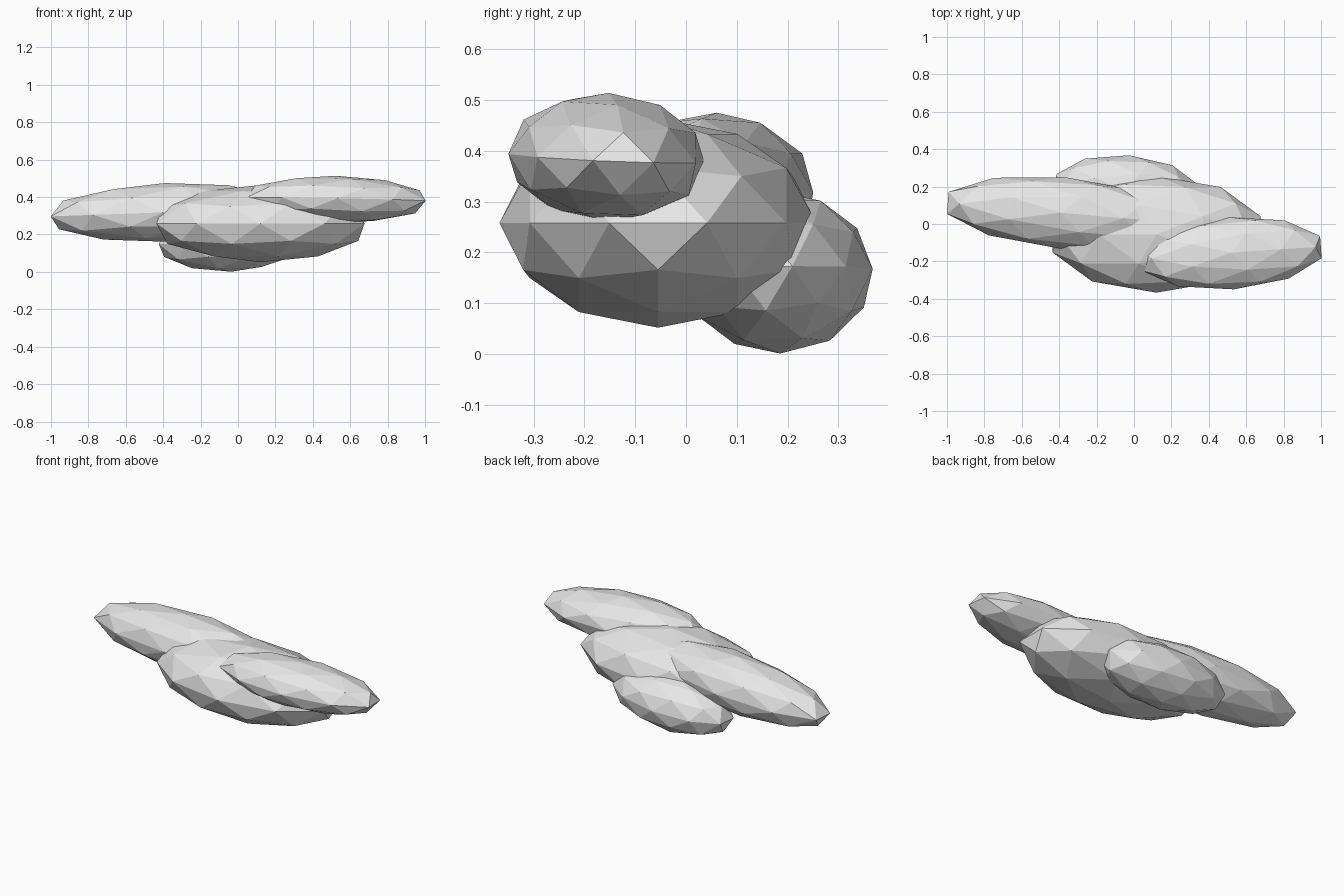
import bpy
from math import radians

cube = bpy.data.objects.get("Cube")
if cube:
    bpy.data.objects.remove(cube, do_unlink=True)

# One pale grey for the whole cloud
grey = bpy.data.materials.new("cloud_grey")
grey.use_nodes = True
colour = (0.8, 0.8, 0.8, 1)
grey.diffuse_color = colour
grey.node_tree.nodes["Principled BSDF"].inputs["Base Color"].default_value = colour


def puff(name, centre, radii, turn=(0, 0, 0)):
    """Low-poly stretched ball with flat faces."""
    bpy.ops.mesh.primitive_ico_sphere_add(
        subdivisions=2, radius=1, location=centre,
        rotation=[radians(a) for a in turn])
    ob = bpy.context.object
    ob.name = name
    ob.scale = radii
    ob.data.materials.append(grey)
    bpy.ops.object.shade_flat()
    return ob


# Four overlapping puffs
puff("middle_puff", (0.12, -0.055, 0.258), (0.585, 0.312, 0.206), (0, 0, 180))
puff("left_puff", (0.52, -0.157, 0.387), (0.505, 0.193, 0.127), (-2, 1, 4))
puff("right_puff", (-0.385, 0.06, 0.318), (0.645, 0.191, 0.157), (0, -2, -5))
puff("back_puff", (-0.04, 0.18, 0.161), (0.40, 0.188, 0.16), (2, -1.5, -4.3))
